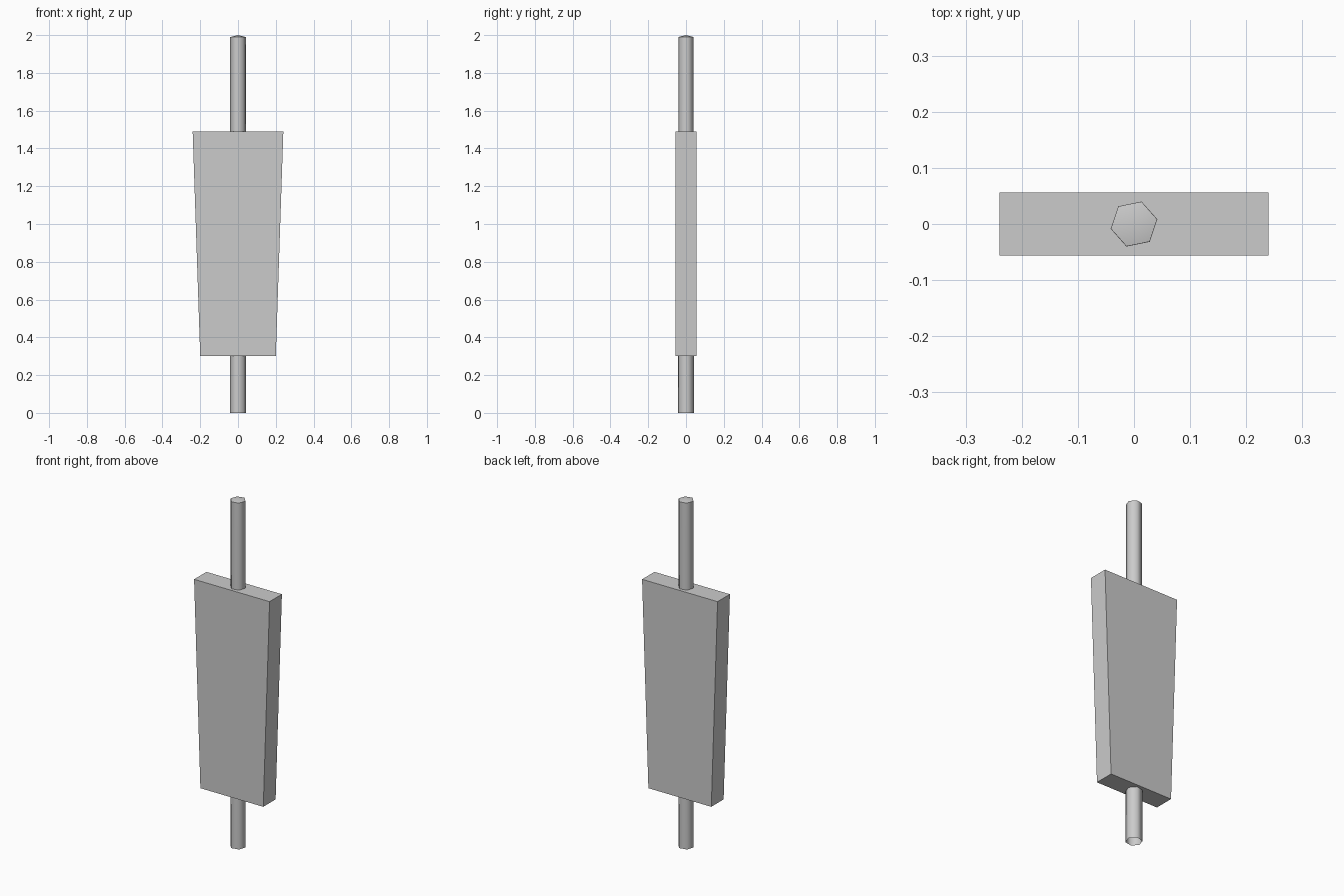
import bpy, bmesh, math

if "Cube" in bpy.data.objects:
    bpy.data.objects.remove(bpy.data.objects["Cube"])


def make_object(name, bm):
    bmesh.ops.recalc_face_normals(bm, faces=bm.faces)
    mesh = bpy.data.meshes.new(name)
    bm.to_mesh(mesh)
    bm.free()
    obj = bpy.data.objects.new(name, mesh)
    bpy.context.collection.objects.link(obj)
    return obj


# Post: slightly tapered six-sided rod, open underneath, with a shallow peaked cap
SIDES, TURN = 6, math.radians(11.5)
bm = bmesh.new()
rings = []
for radius, z in ((0.044, 0.0), (0.042, 1.99)):
    rings.append([bm.verts.new((radius * math.cos(TURN + math.tau * i / SIDES),
                                radius * math.sin(TURN + math.tau * i / SIDES), z))
                  for i in range(SIDES)])
peak = bm.verts.new((0, 0, 2.0))
low, high = rings
for i in range(SIDES):
    j = (i + 1) % SIDES
    bm.faces.new((low[i], low[j], high[j], high[i]))
    bm.faces.new((high[i], high[j], peak))
post = make_object("post", bm)
bpy.context.view_layer.objects.active = post
post.select_set(True)
bpy.ops.object.shade_smooth_by_angle(angle=math.radians(65))

# Board: flat slab, wider at the top than at the bottom
BOTTOM, TOP = 0.30, 1.49
bm = bmesh.new()
bmesh.ops.create_cube(bm, size=1)
for v in bm.verts:
    upper = v.co.z > 0
    v.co.x *= 0.48 if upper else 0.40
    v.co.y *= 0.112
    v.co.z = TOP if upper else BOTTOM
make_object("board", bm)
